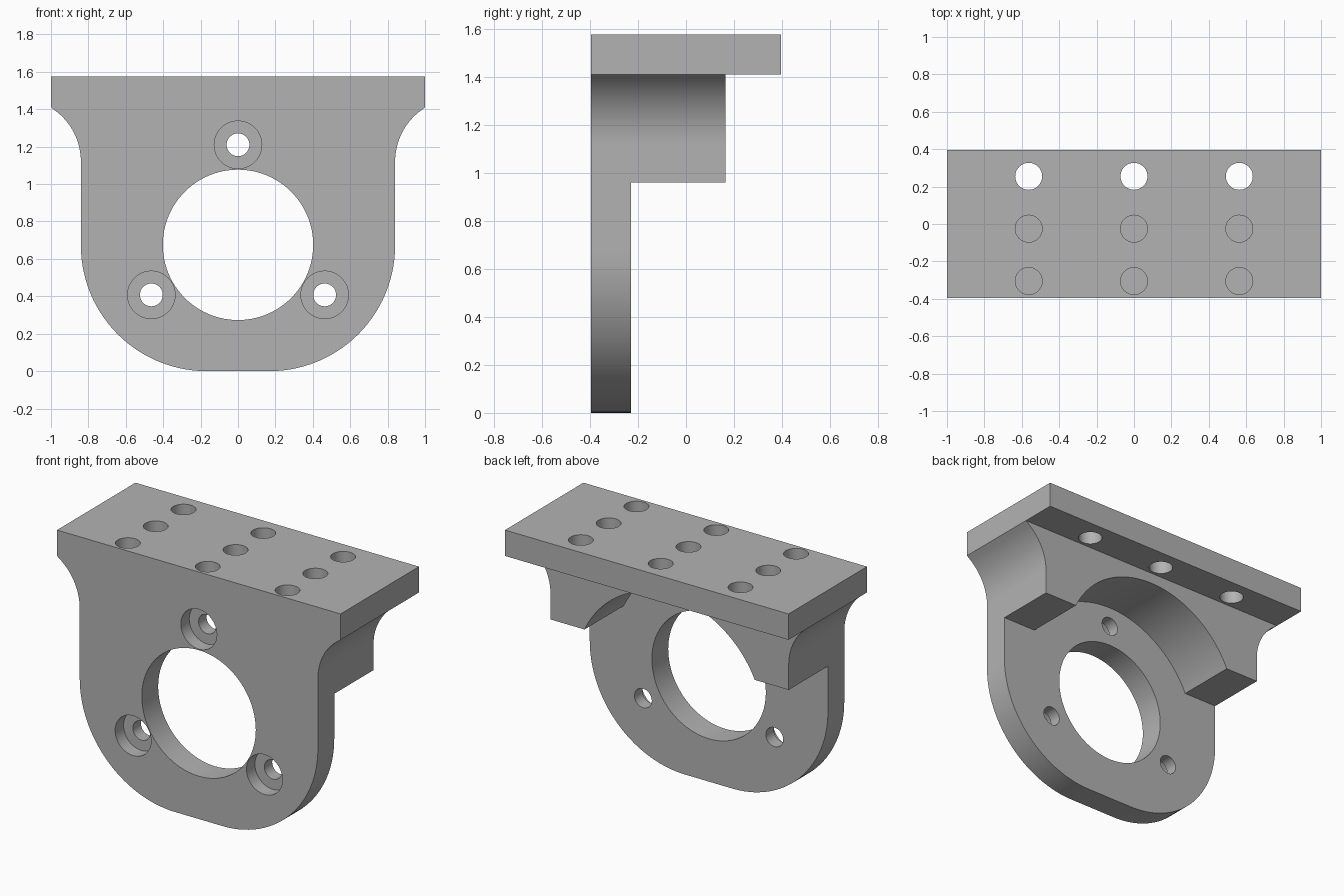
import bpy, bmesh
from math import sin, cos, pi, radians, asin, atan2

cube = bpy.data.objects.get("Cube")
if cube:
    bpy.data.objects.remove(cube, do_unlink=True)

grey = bpy.data.materials.new("plain grey")
grey.use_nodes = True
grey.diffuse_color = (0.45, 0.45, 0.45, 1)
grey.node_tree.nodes["Principled BSDF"].inputs["Base Color"].default_value = (0.45, 0.45, 0.45, 1)


def arc(cx, cy, r, start, end, n):
    step = (end - start) / n
    return [(cx + r * cos(start + step * i), cy + r * sin(start + step * i)) for i in range(n + 1)]


def circle(cx, cy, r, n=64):
    return arc(cx, cy, r, 0, 2 * pi, n)[:-1]


def prism(name, outline, lo, hi, axis="Y"):
    """Extrude a closed 2D outline from lo to hi along an axis."""
    bm = bmesh.new()
    place = (lambda a, b: (a, lo, b)) if axis == "Y" else (lambda a, b: (a, b, lo))
    face = bm.faces.new([bm.verts.new(place(a, b)) for a, b in outline])
    moved = bmesh.ops.extrude_face_region(bm, geom=[face])["geom"]
    shift = (0, hi - lo, 0) if axis == "Y" else (0, 0, hi - lo)
    bmesh.ops.translate(bm, vec=shift, verts=[g for g in moved if isinstance(g, bmesh.types.BMVert)])
    bmesh.ops.recalc_face_normals(bm, faces=bm.faces)
    mesh = bpy.data.meshes.new(name)
    bm.to_mesh(mesh)
    bm.free()
    mesh.materials.append(grey)
    obj = bpy.data.objects.new(name, mesh)
    bpy.context.collection.objects.link(obj)
    return obj


def cut(target, cutter):
    cutter.hide_render = True
    mod = target.modifiers.new(cutter.name, "BOOLEAN")
    mod.operation = "DIFFERENCE"
    mod.solver = "EXACT"
    mod.object = cutter
    bpy.context.view_layer.objects.active = target
    bpy.ops.object.modifier_apply(modifier=mod.name)
    bpy.data.objects.remove(cutter, do_unlink=True)


# Main dimensions
front, plate_back, block_back, back = -0.395, -0.23, 0.165, 0.395
top, ledge, block_bottom = 1.575, 1.41, 0.96
half, bore_z, corner, flare = 0.84, 0.675, 0.672, 0.34

# Full silhouette: rounded foot, straight sides, flared shoulders, top slab
flare_x, flare_z = half + flare, 1.12
flare_end = atan2(ledge - flare_z, 1 - flare_x)
right = arc(half - corner, corner, corner, -pi / 2, 0, 28)
right += arc(flare_x, flare_z, flare, pi, flare_end, 18)[:-1]
right += [(1, ledge), (1, top)]
bracket = prism("mounting_bracket", right + [(-x, z) for x, z in reversed(right)], front, back)

# Space under the overhanging rear of the top slab
cut(bracket, prism("ledge_cutter", [(-2, -1), (2, -1), (2, ledge), (-2, ledge)], block_back, 1))

# Space behind the front plate, with a round pocket into the block
pocket = 0.665
a = asin((block_bottom - bore_z) / pocket)
outline = [(-2, block_bottom), (-2, -1), (2, -1), (2, block_bottom)]
outline += arc(0, bore_z, pocket, a, pi - a, 48)
cut(bracket, prism("pocket_cutter", outline, plate_back, 1))

# Large bore
cut(bracket, prism("bore_cutter", circle(0, bore_z, 0.402, 96), -1, 1))

# Three counterbored bolt holes around the bore
for angle in (90, 210, 330):
    x = 0.535 * cos(radians(angle))
    z = bore_z + 0.535 * sin(radians(angle))
    cut(bracket, prism("counterbore_cutter", circle(x, z, 0.127), -1, front + 0.085))
    cut(bracket, prism("bolt_cutter", circle(x, z, 0.061, 48), -1, 0))

# Grid of holes in the top slab: rear row open, the others blind
for x in (-0.563, 0, 0.563):
    for y in (-0.305, -0.025, 0.255):
        floor = 1.3 if y > block_back else ledge
        cut(bracket, prism("top_hole_cutter", circle(x, y, 0.072, 48), floor, 2, "Z"))

# Smooth curved walls, crisp edges
bpy.ops.object.select_all(action="DESELECT")
bracket.select_set(True)
bpy.context.view_layer.objects.active = bracket
bpy.ops.object.shade_smooth_by_angle(angle=radians(25))
